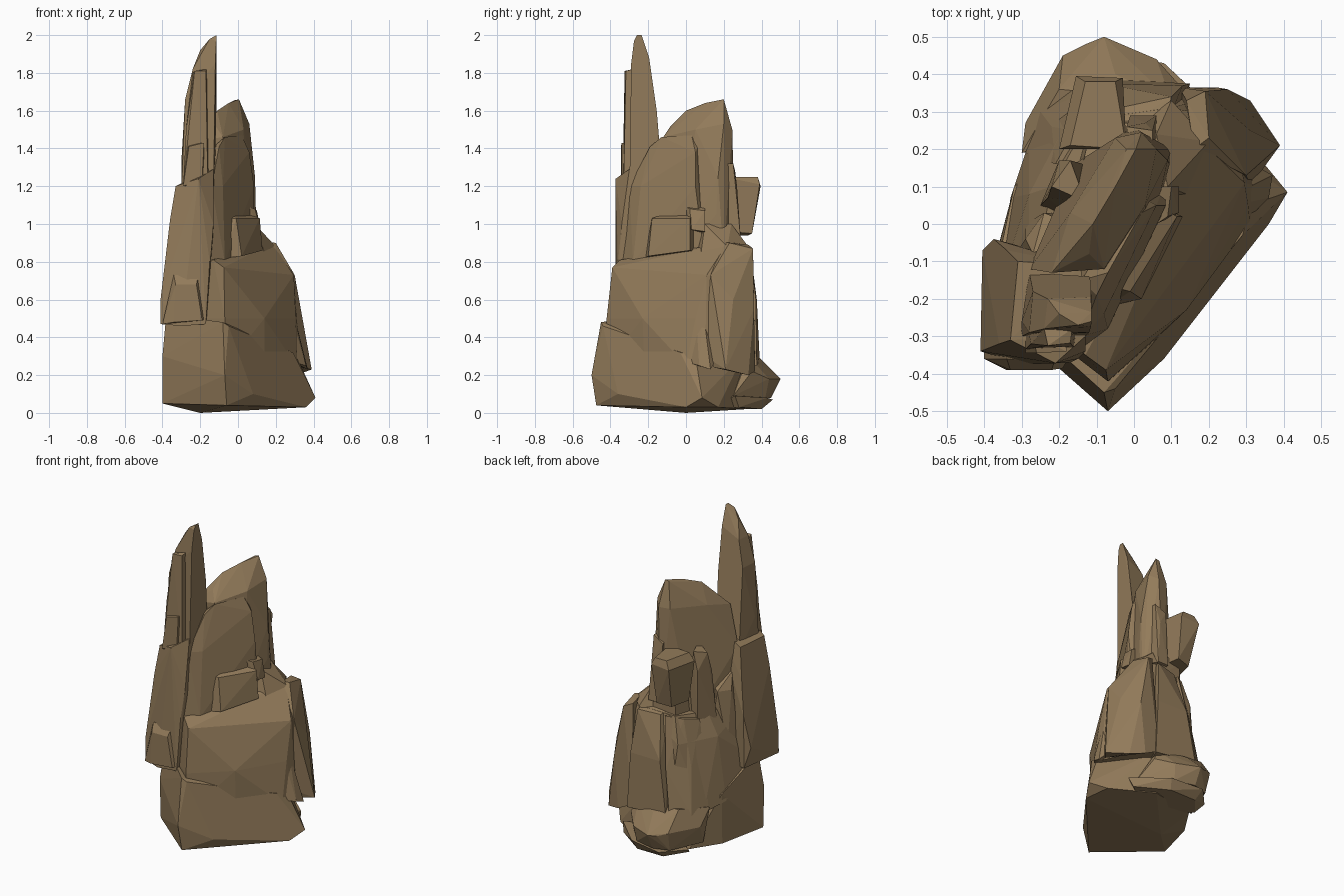
import bpy, bmesh

stone = bpy.data.materials.new("brown_stone")
stone.diffuse_color = (0.29, 0.198, 0.103, 1)


def rock(name, *pts):
    """Angular boulder: convex hull of a few corner points, flat shaded."""
    bm = bmesh.new()
    for p in pts:
        bm.verts.new(p)
    res = bmesh.ops.convex_hull(bm, input=bm.verts)
    junk = [g for g in res["geom_interior"] + res["geom_unused"] if isinstance(g, bmesh.types.BMVert)]
    bmesh.ops.delete(bm, geom=list(set(junk)), context='VERTS')
    bmesh.ops.dissolve_limit(bm, angle_limit=0.05, verts=bm.verts, edges=bm.edges)
    bmesh.ops.recalc_face_normals(bm, faces=bm.faces)
    me = bpy.data.meshes.new(name)
    bm.to_mesh(me)
    bm.free()
    me.materials.append(stone)
    ob = bpy.data.objects.new(name, me)
    bpy.context.collection.objects.link(ob)
    return ob


# Wide foot of the outcrop
rock("base_foot",
     (-.06, -.475, .04), (-.4, -.2, .05), (-.2, 0, 0), (-.31, .08, .03), (-.2, .25, .03),
     (.1, .32, .02), (.34, .17, .03), (.36, .0, .03),
     (-.07, -.5, .2), (-.40, -.21, .3), (.08, -.36, .1), (.41, .085, .08),
     (-.08, -.45, .48), (-.05, -.44, .46), (-.38, -.18, .52), (-.32, .1, .35),
     (.12, -.24, .32), (.29, -.03, .32), (.31, .05, .3), (.1, .3, .3))

# Low ledges at the back
rock("back_ledge_low",
     (-.22, .28, .03), (-.12, .4, .02), (.06, .4, .02), (.24, .28, .03), (.0, .1, .02),
     (-.25, .33, .07), (-.13, .46, .07), (.08, .43, .08), (.26, .26, .09), (0, .2, .1))
rock("back_ledge_high",
     (-.26, .2, .07), (-.18, .42, .08), (-.08, .45, .08), (.05, .42, .08), (.2, .25, .09),
     (-.29, .27, .2), (-.19, .45, .2), (-.13, .48, .18), (-.08, .5, .18), (.06, .44, .18),
     (.14, .35, .22), (-.3, .19, .3), (-.2, .36, .32), (-.05, .4, .28), (.1, .33, .3))

# Main body with sloping shoulders, rising flush from the foot
rock("main_body",
     (-.13, -.35, .81), (.13, .07, .86), (.18, .22, .9), (.1, .31, .88), (-.12, .28, .86),
     (-.22, .1, .85), (-.28, -.2, .8),
     (-.075, -.39, .77), (.295, .11, .73), (.26, .28, .7), (-.16, .31, .7), (-.28, .08, .7),
     (-.07, -.42, .5), (-.2, -.32, .5), (.14, -.23, .5), (.305, .05, .5), (-.36, -.16, .5),
     (-.06, -.42, .25), (.14, -.22, .25), (.31, .0, .25), (.33, .1, .25),
     (-.33, .07, .3), (-.28, .22, .27), (-.12, .35, .27), (.2, .34, .26))

# Flaring slabs leaning on the body
rock("corner_slab",
     (.16, .2, .905), (.2, .23, .9), (.14, .33, .89), (.19, .355, .87), (.3, .13, .73),
     (.31, .25, .6), (.25, .36, .55),
     (.31, .1, .3), (.34, .15, .24), (.39, .21, .23), (.31, .33, .2), (.22, .365, .22), (.12, .365, .27))
rock("back_slab_wide",
     (-.04, .31, .86), (.1, .34, .87), (.08, .25, .89), (-.06, .24, .88),
     (-.08, .375, .6), (.13, .37, .6), (-.13, .39, .28), (.15, .375, .25), (.1, .25, .25), (-.1, .25, .25))
rock("back_slab_narrow",
     (-.16, .25, .84), (-.07, .31, .86), (-.09, .2, .86), (-.21, .16, .82),
     (-.22, .26, .55), (-.11, .36, .55), (-.25, .3, .27), (-.15, .38, .25), (-.12, .2, .27), (-.29, .19, .3))
rock("side_slab",
     (.27, .05, .56), (.29, .09, .55), (.25, .02, .38), (.36, .07, .25), (.37, .13, .23),
     (.3, .17, .3), (.2, .04, .3), (.29, .0, .27))

# Left column, hanging over the foot
rock("left_column",
     (-.41, -.34, .47), (-.3, -.375, .46), (-.17, -.37, .47), (-.15, -.1, .48), (-.37, -.05, .47),
     (-.41, -.34, .6), (-.405, -.07, .6), (-.385, -.33, .82), (-.375, -.04, .8), (-.15, -.36, .8),
     (-.36, -.32, 1.02), (-.34, -.07, 1.02), (-.13, -.34, 1.0),
     (-.33, -.31, 1.2), (-.21, -.372, 1.24), (-.13, -.3, 1.29), (-.14, -.11, 1.3), (-.31, -.1, 1.2))
rock("column_front_block",
     (-.4, -.36, .47), (-.34, -.39, .48), (-.19, -.385, .49), (-.165, -.34, .5), (-.4, -.3, .47),
     (-.34, -.36, .73), (-.33, -.39, .68), (-.22, -.39, .68), (-.21, -.36, .73), (-.33, -.3, .74), (-.2, -.3, .73))
rock("column_back_rib",
     (-.33, -.1, .5), (-.29, .0, .6), (-.2, .03, .7), (-.15, -.1, .6),
     (-.29, -.04, .95), (-.24, .03, .95), (-.27, -.08, 1.05), (-.17, .0, 1.0))

# Tall spire and the shards around it
rock("tall_spire",
     (-.3, -.3, 1.15), (-.13, -.3, 1.15), (-.12, -.14, 1.15), (-.28, -.13, 1.15),
     (-.3, -.26, 1.33), (-.12, -.14, 1.42), (-.28, -.29, 1.66), (-.27, -.18, 1.66), (-.115, -.155, 1.6),
     (-.13, -.295, 1.6), (-.24, -.28, 1.82), (-.23, -.2, 1.82), (-.12, -.29, 1.85), (-.115, -.195, 1.88),
     (-.2, -.24, 1.92), (-.15, -.27, 1.98), (-.115, -.275, 1.97), (-.113, -.26, 2.0), (-.113, -.235, 2.0))
rock("front_shard",
     (-.29, -.335, 1.2), (-.16, -.33, 1.22), (-.15, -.25, 1.2), (-.29, -.25, 1.2),
     (-.275, -.32, 1.5), (-.165, -.315, 1.5), (-.23, -.325, 1.81), (-.17, -.318, 1.81),
     (-.24, -.28, 1.8), (-.165, -.28, 1.82))
rock("front_shard_small",
     (-.29, -.345, 1.2), (-.19, -.34, 1.24), (-.18, -.3, 1.2), (-.29, -.3, 1.2),
     (-.26, -.345, 1.41), (-.18, -.34, 1.43), (-.18, -.3, 1.43), (-.27, -.3, 1.42))

# Middle ridge: high crest running behind the spire, and lower front face
rock("ridge_crest",
     (-.28, -.12, .8), (.04, -.05, .8), (.1, .2, .8), (.0, .26, .85), (-.16, .16, .8),
     (.095, .16, 1.05), (.09, .17, 1.25), (.04, .235, 1.2), (-.28, -.12, 1.2), (-.15, .08, 1.25), (-.06, .22, 1.2),
     (.07, .18, 1.4), (.06, .2, 1.53), (.02, .245, 1.5), (-.05, .23, 1.5), (-.17, .03, 1.48),
     (-.22, -.13, 1.44), (-.08, -.12, 1.46), (-.12, -.08, 1.52), (-.11, 0, 1.6), (.03, .05, 1.5),
     (-.05, .1, 1.64), (.005, .2, 1.66), (-.02, .2, 1.655))
rock("ridge_front",
     (-.15, -.34, .8), (-.07, -.28, .8), (.08, .03, .8), (.08, .1, .8), (-.15, .0, .8),
     (-.08, -.24, 1.2), (.085, .05, 1.2), (-.14, -.3, 1.2), (-.1, -.19, 1.41), (-.07, -.13, 1.46),
     (.02, .03, 1.47), (.06, .05, 1.38), (.0, .08, 1.45), (-.14, -.15, 1.4))

# Small blocks resting on the shoulders
rock("shoulder_block",
     (-.07, -.22, .82), (.02, -.2, .83), (.13, .02, .86), (.03, .06, .85), (-.07, -.1, .83),
     (-.05, -.17, 1.03), (-.01, -.18, 1.03), (.115, .02, 1.03), (.06, .05, 1.06), (-.04, -.1, 1.06))
rock("shoulder_chip",
     (.05, 0, .98), (.12, .03, .97), (.12, .1, .96), (.05, .1, .95),
     (.06, .0, 1.09), (.09, .02, 1.08), (.1, .1, 1.07), (.06, .1, 1.09))
rock("right_wedge",
     (.06, .05, .84), (.14, .08, .85), (.2, .22, .88), (.1, .33, .88), (.0, .26, .85),
     (.09, .1, 1.0), (.12, .17, .95), (.06, .24, 1.0), (.04, .1, 1.0))
rock("back_block",
     (-.16, .2, .94), (-.13, .33, .94), (-.04, .35, .95), (-.03, .2, .96),
     (-.2, .2, 1.2), (-.155, .395, 1.2), (-.03, .39, 1.21), (-.02, .2, 1.25),
     (-.13, .38, 1.25), (-.05, .38, 1.25), (-.17, .21, 1.25))
rock("back_block_support",
     (-.16, .12, .82), (-.12, .27, .82), (.04, .28, .84), (.06, .15, .84),
     (-.14, .15, 1.0), (-.11, .27, .97), (.03, .27, 1.0), (.05, .15, 1.02))
rock("back_knob",
     (-.02, .2, .9), (.06, .2, .9), (.06, .29, .92), (-.01, .29, .92),
     (-.01, .18, 1.3), (.05, .18, 1.32), (.05, .25, 1.32), (-.02, .26, 1.28), (.03, .27, 1.2))
rock("left_back_knob",
     (-.25, .05, .8), (-.2, .17, .82), (-.1, .15, .8), (-.15, 0, .8),
     (-.23, .07, 1.1), (-.2, .17, 1.12), (-.22, .1, 1.22), (-.17, .17, 1.24), (-.13, .06, 1.25))
